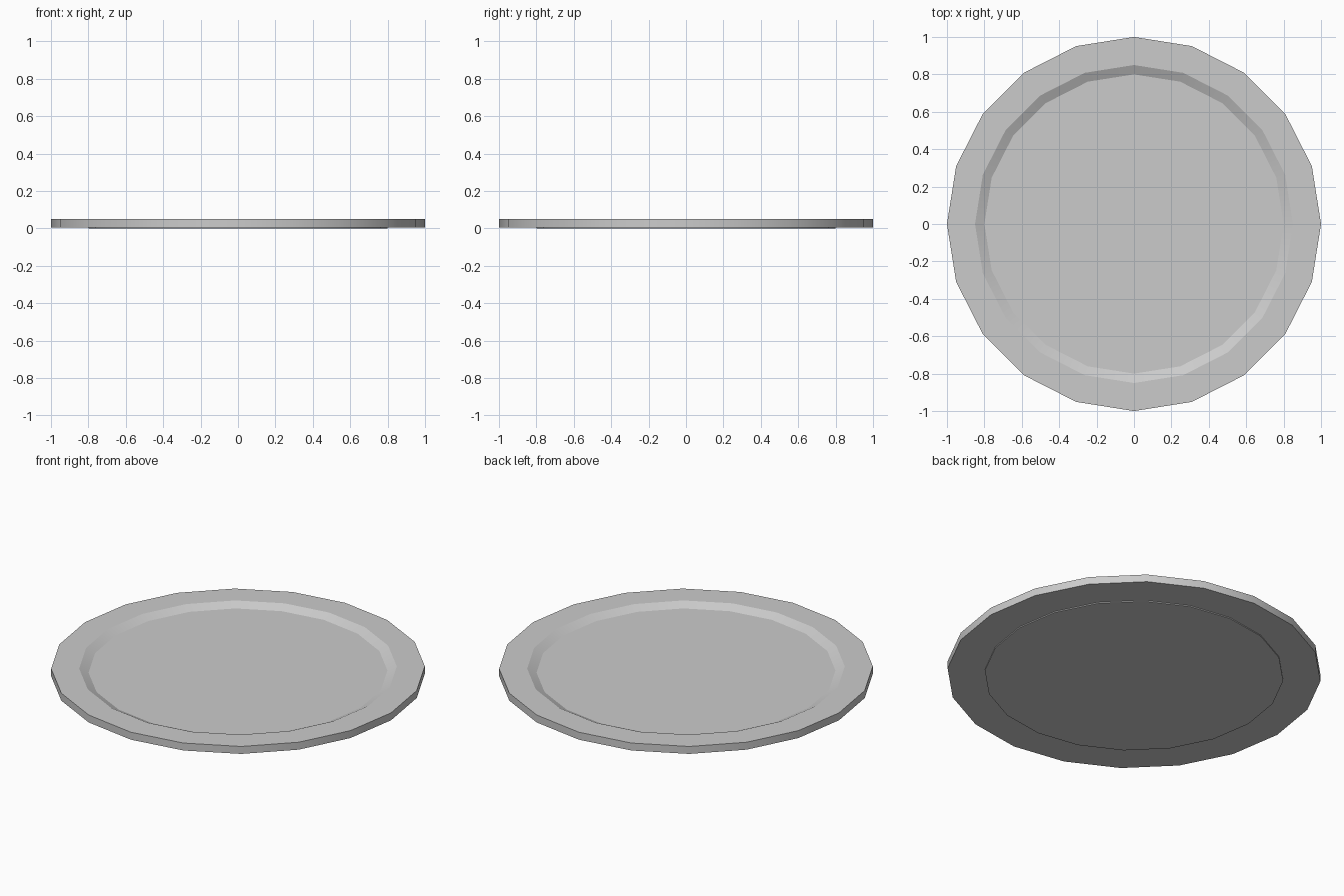
import bpy, bmesh, math

if "Cube" in bpy.data.objects:
    bpy.data.objects.remove(bpy.data.objects["Cube"])

SIDES = 20
# (radius, height) from the underside foot, round the rim, to the recessed floor
PROFILE = [(0.80, 0.0), (0.80, 0.006), (1.0, 0.006), (1.0, 0.05),
           (0.85, 0.05), (0.80, 0.026)]

bm = bmesh.new()

# One ring of vertices per profile point
rings = []
for r, z in PROFILE:
    rings.append([bm.verts.new((r * math.cos(2 * math.pi * i / SIDES),
                                r * math.sin(2 * math.pi * i / SIDES), z))
                  for i in range(SIDES)])

# Walls, rim and recess slope
for low, high in zip(rings, rings[1:]):
    for i in range(SIDES):
        j = (i + 1) % SIDES
        bm.faces.new((low[i], low[j], high[j], high[i]))

# Underside and plate floor
bm.faces.new(rings[0][::-1])
bm.faces.new(rings[-1])
bmesh.ops.recalc_face_normals(bm, faces=bm.faces)

mesh = bpy.data.meshes.new("plate")
bm.to_mesh(mesh)
bm.free()
plate = bpy.data.objects.new("plate", mesh)
bpy.context.collection.objects.link(plate)

# Smooth around the rim, crisp at profile edges
bpy.context.view_layer.objects.active = plate
plate.select_set(True)
bpy.ops.object.shade_smooth_by_angle(angle=math.radians(20))
